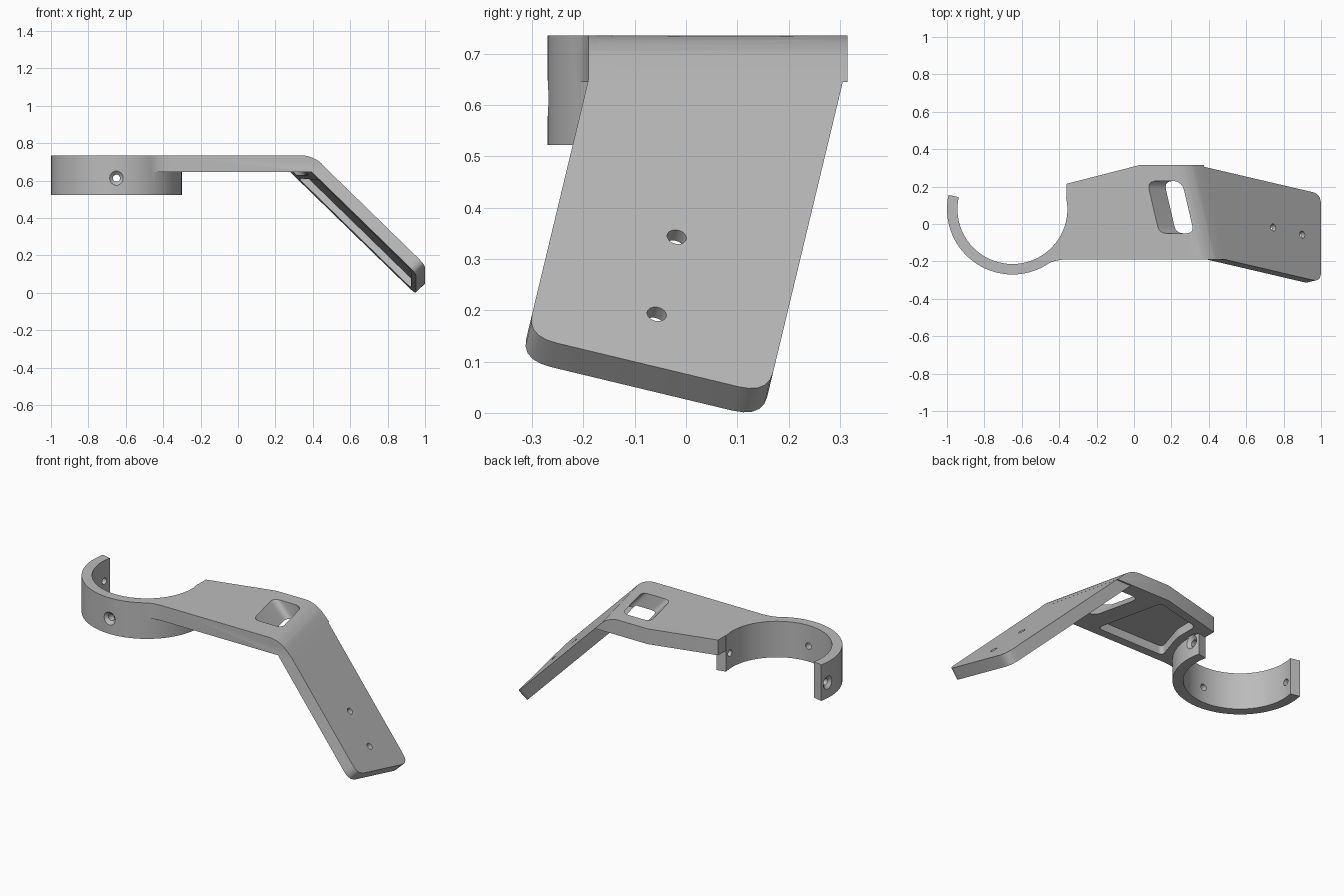
import bpy, bmesh, math
from mathutils import Matrix, Vector

cube = bpy.data.objects.get("Cube")
if cube:
    bpy.data.objects.remove(cube, do_unlink=True)

grey = bpy.data.materials.new("plain_grey")
grey.use_nodes = True
grey.diffuse_color = (0.5, 0.5, 0.5, 1)
grey.node_tree.nodes["Principled BSDF"].inputs["Base Color"].default_value = (0.5, 0.5, 0.5, 1)


def rounded(points, steps=5):
    """Outline of (x, y, radius) points with softened corners."""
    out = []
    for i, (x, y, r) in enumerate(points):
        p = Vector((x, y))
        if not r:
            out.append(p)
            continue
        before = Vector(points[i - 1][:2])
        after = Vector(points[(i + 1) % len(points)][:2])
        a = p + (before - p).normalized() * r
        b = p + (after - p).normalized() * r
        for k in range(steps + 1):
            t = k / steps
            out.append(a.lerp(p, t).lerp(p.lerp(b, t), t))
    return out


def clip(bm, co, no):
    cut = bmesh.ops.bisect_plane(bm, geom=bm.verts[:] + bm.edges[:] + bm.faces[:],
                                 plane_co=co, plane_no=no, clear_outer=True)
    edges = [e for e in cut["geom_cut"] if isinstance(e, bmesh.types.BMEdge)]
    if edges:
        bmesh.ops.edgenet_fill(bm, edges=edges)


def prism(name, outline, low, high, matrix=Matrix(), planes=()):
    bm = bmesh.new()
    rings = [[bm.verts.new(matrix @ Vector((p[0], p[1], h))) for p in outline]
             for h in (low, high)]
    n = len(outline)
    bm.faces.new(rings[0])
    bm.faces.new(rings[1])
    for i in range(n):
        j = (i + 1) % n
        bm.faces.new((rings[0][i], rings[0][j], rings[1][j], rings[1][i]))
    for co, no in planes:
        clip(bm, co, no)
    bmesh.ops.recalc_face_normals(bm, faces=bm.faces[:])
    mesh = bpy.data.meshes.new(name)
    bm.to_mesh(mesh)
    bm.free()
    mesh.materials.append(grey)
    obj = bpy.data.objects.new(name, mesh)
    bpy.context.collection.objects.link(obj)
    return obj


def pin(name, centre, axis, r_low, r_high, depth):
    """Round cutter along an axis, optionally tapered."""
    bpy.ops.mesh.primitive_cone_add(vertices=24, radius1=r_low, radius2=r_high, depth=depth,
                                    location=centre,
                                    rotation=Vector(axis).to_track_quat("Z", "Y").to_euler())
    obj = bpy.context.object
    obj.name = name
    obj.data.materials.append(grey)
    return obj


def combine(target, tool, operation):
    tool.hide_render = True
    mod = target.modifiers.new("join", "BOOLEAN")
    mod.operation = operation
    mod.solver = "EXACT"
    mod.object = tool
    bpy.context.view_layer.objects.active = target
    bpy.ops.object.modifier_apply(modifier=mod.name)
    bpy.data.objects.remove(tool, do_unlink=True)


TOP, UNDER = 0.735, 0.645
LEG_T, LEG_W = 0.068, 0.483

# Tilted frame of the leg: u runs up the leg, v across it, n out of its face
n = Vector((1.03, 0.24, 1)).normalized()
v = Vector((0, 1, -0.24)).normalized()
u = n.cross(v)
leg_frame = Matrix((u, v, n)).transposed().to_4x4()
leg_frame.translation = (1, -0.31, 0.15)

# Planes that shape the rounded bend between plate and leg
up = Vector((0, 0, 1))
bend = Vector((0.36, 0, TOP))
radius = 0.16
centre = bend - radius * (up + n) / (1 + up.dot(n))
bend_planes = []
for k in range(7):
    m = up.slerp(n, k / 6)
    bend_planes.append((centre + radius * m, m))

# Flat mounting plate, its left edge buried in the half ring
RC = Vector((-0.65, 0.08))
outline = [(-0.36, 0.215, 0), (-0.36, 0.12, 0)]
for deg in (0, -30, -60):
    a = math.radians(deg)
    outline.append((RC.x + 0.32 * math.cos(a), RC.y + 0.32 * math.sin(a), 0))
outline += [(-0.515, -0.238, 0), (-0.42, -0.19, 0.06), (0.6, -0.19, 0),
            (0.6, 0.315, 0), (0.03, 0.315, 0)]
bracket = prism("bracket", rounded(outline), UNDER, TOP, planes=bend_planes[1:])

# Sloping leg
leg_outline = rounded([(0, 0, 0.06), (1, 0, 0), (1, LEG_W, 0), (0, LEG_W, 0.06)])
leg = prism("leg", leg_outline, -LEG_T, 0, leg_frame,
            bend_planes[:-1] + [(Vector((0, 0.315, 0)), Vector((0, 1, 0)))])
combine(bracket, leg, "UNION")

# Half ring clamp
def arc(r, start, end, steps=40):
    angles = [math.radians(start + (end - start) * k / steps) for k in range(steps + 1)]
    return [(RC.x + r * math.cos(a), RC.y + r * math.sin(a)) for a in angles]

ring = prism("ring", arc(0.35, 167.5, 372.5) + arc(0.294, 372.5, 167.5), 0.522, TOP)
combine(bracket, ring, "UNION")

# Slanted slot through the plate
shear = Matrix.Translation((0, 0, TOP))
shear[0][2] = -1
slot = prism("slot_cutter", rounded([(0.135, -0.05, 0.04), (0.32, -0.05, 0.04),
                                     (0.255, 0.23, 0.05), (0.07, 0.23, 0.05)]),
             -0.105, 0.02, shear)
combine(bracket, slot, "DIFFERENCE")

# Hollows in the underside of plate and leg
hollow = prism("plate_hollow", rounded([(-0.31, -0.14, 0.03), (0.13, -0.14, 0.03),
                                        (0.04, 0.265, 0.03), (-0.25, 0.195, 0.03),
                                        (-0.25, 0.05, 0.03)]), 0.6, 0.695)
combine(bracket, hollow, "DIFFERENCE")
hollow = prism("leg_hollow", rounded([(0.04, 0.04, 0.03), (0.74, 0.04, 0.03),
                                      (0.89, LEG_W - 0.04, 0.03), (0.04, LEG_W - 0.04, 0.03)]),
               -LEG_T - 0.02, -0.03, leg_frame)
combine(bracket, hollow, "DIFFERENCE")

# Screw holes in the leg
for x, y in ((0.745, -0.018), (0.9, -0.057)):
    z = 1.106 - 1.03 * x - 0.24 * y
    combine(bracket, pin("leg_hole", (x, y, z), n, 0.019, 0.019, 0.2), "DIFFERENCE")

# Countersunk holes around the ring
for deg in (176, 270, 364):
    a = math.radians(deg)
    axis = Vector((math.cos(a), math.sin(a), 0))
    hub = Vector((RC.x, RC.y, 0.613))
    combine(bracket, pin("ring_hole", hub + axis * 0.32, axis, 0.019, 0.019, 0.12), "DIFFERENCE")
    combine(bracket, pin("countersink", hub + axis * 0.345, axis, 0.016, 0.05, 0.03), "DIFFERENCE")

bpy.ops.object.select_all(action="DESELECT")
bracket.select_set(True)
bpy.context.view_layer.objects.active = bracket
bpy.ops.object.shade_smooth_by_angle(angle=math.radians(30))
